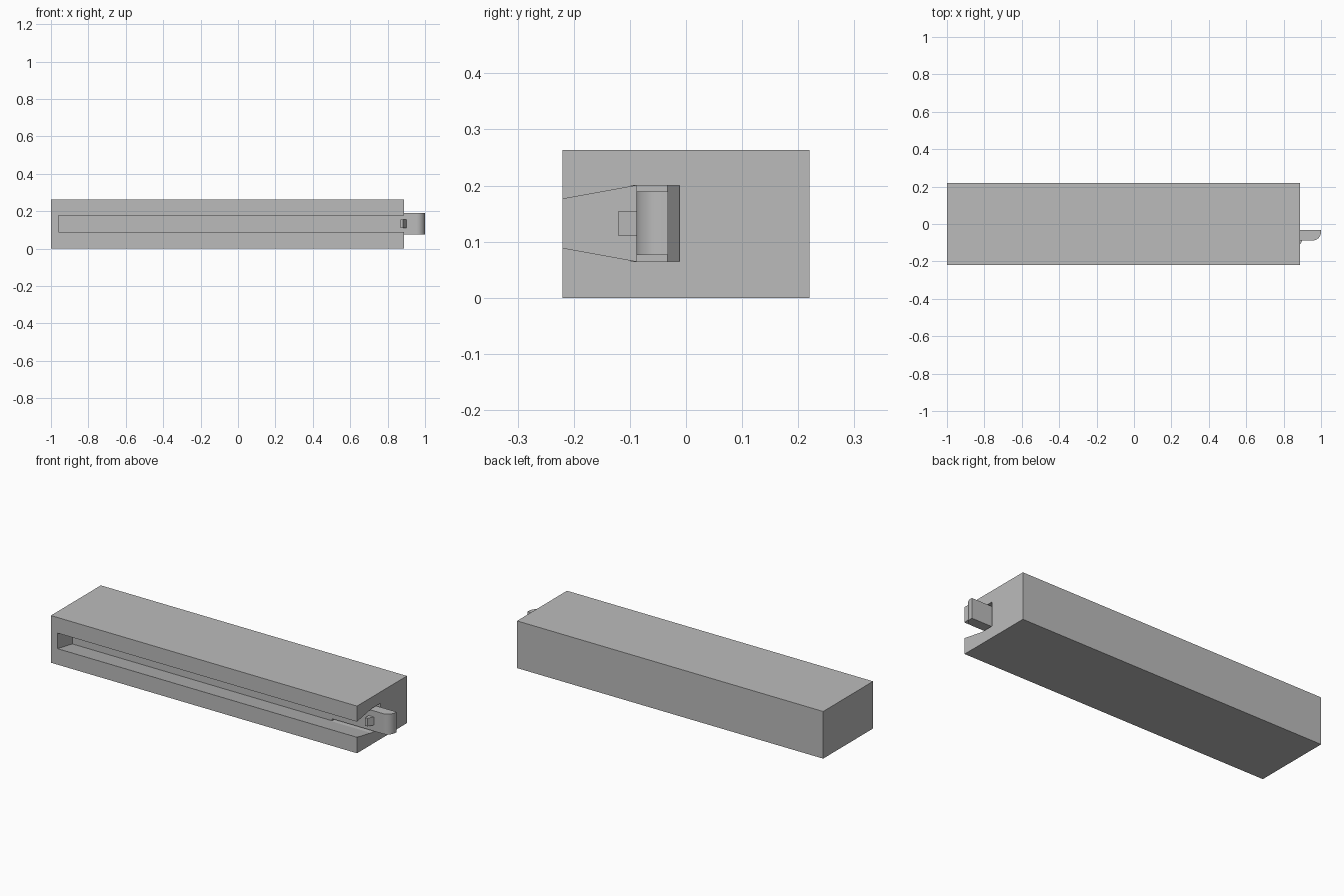
import bpy, bmesh, math
from mathutils import Vector

cube = bpy.data.objects.get("Cube")
if cube:
    bpy.data.objects.remove(cube, do_unlink=True)

grey = bpy.data.materials.new("plain_grey")
grey.use_nodes = True
colour = (0.5, 0.5, 0.5, 1)
grey.diffuse_color = colour
grey.node_tree.nodes["Principled BSDF"].inputs["Base Color"].default_value = colour

RIGHT = 0.888            # open end of the body
MID = 0.1325             # height of the slot's centre line
WALL = -0.088            # depth of the slot's back wall
ROOT = 0.642             # where the springy tongue joins the body


def prism(name, outline, direction):
    """Extrude a closed planar outline along a direction."""
    bm = bmesh.new()
    face = bm.faces.new([bm.verts.new(p) for p in outline])
    moved = bmesh.ops.extrude_face_region(bm, geom=[face])["geom"]
    verts = [v for v in moved if isinstance(v, bmesh.types.BMVert)]
    bmesh.ops.translate(bm, verts=verts, vec=Vector(direction))
    bmesh.ops.recalc_face_normals(bm, faces=bm.faces)
    mesh = bpy.data.meshes.new(name)
    bm.to_mesh(mesh)
    bm.free()
    mesh.materials.append(grey)
    obj = bpy.data.objects.new(name, mesh)
    bpy.context.collection.objects.link(obj)
    return obj


def plan(name, points, half_height):
    """Prism from an x-y outline, centred on the slot's height."""
    return prism(name, [(x, y, MID - half_height) for x, y in points],
                 (0, 0, 2 * half_height))


def cut(target, cutter):
    mod = target.modifiers.new("cut", 'BOOLEAN')
    mod.operation = 'DIFFERENCE'
    mod.solver = 'EXACT'
    mod.object = cutter
    bpy.context.view_layer.objects.active = target
    bpy.ops.object.modifier_apply(modifier=mod.name)
    bpy.data.objects.remove(cutter, do_unlink=True)


# Long block
body = plan("body", [(-1, -0.22), (RIGHT, -0.22), (RIGHT, 0.22), (-1, 0.22)], MID)
for v in body.data.vertices:
    v.co.z = 0 if v.co.z < MID else 0.263

# Dovetail slot along the front, open at the right end
slope = (0.0675 - 0.0435) / (WALL + 0.22)
lip = 0.0435 - slope * 0.02
section = [(-0.24, -lip), (WALL, -0.0675), (WALL, 0.0675), (-0.24, lip)]
cut(body, prism("slot_cutter", [(-0.96, y, MID + z) for y, z in section], (2, 0, 0)))

# Relief pocket with a sloping back, leaving room for the tongue to flex
cut(body, plan("pocket_cutter", [(ROOT, WALL - 0.01), (RIGHT + 0.02, WALL - 0.01),
                                 (RIGHT + 0.02, -0.010), (ROOT, -0.033)], 0.0675))

# Tongue with a rounded front corner at its tip
radius = 0.045
arc = [(1 - radius + radius * math.sin(a), WALL + radius - radius * math.cos(a))
       for a in (math.pi / 2 * i / 12 for i in range(13))]
tongue = plan("latch_tongue", [(ROOT, WALL)] + arc + [(1, -0.032), (ROOT, -0.032)], 0.0565)

# Catch on the tongue, ramped towards the tip
catch = plan("latch_catch", [(0.868, WALL + 0.005), (0.868, -0.12), (0.882, -0.12),
                             (0.9, WALL), (0.9, WALL + 0.005)], 0.0225)

bpy.ops.object.select_all(action='DESELECT')
tongue.select_set(True)
bpy.context.view_layer.objects.active = tongue
bpy.ops.object.shade_smooth_by_angle(angle=math.radians(30))
